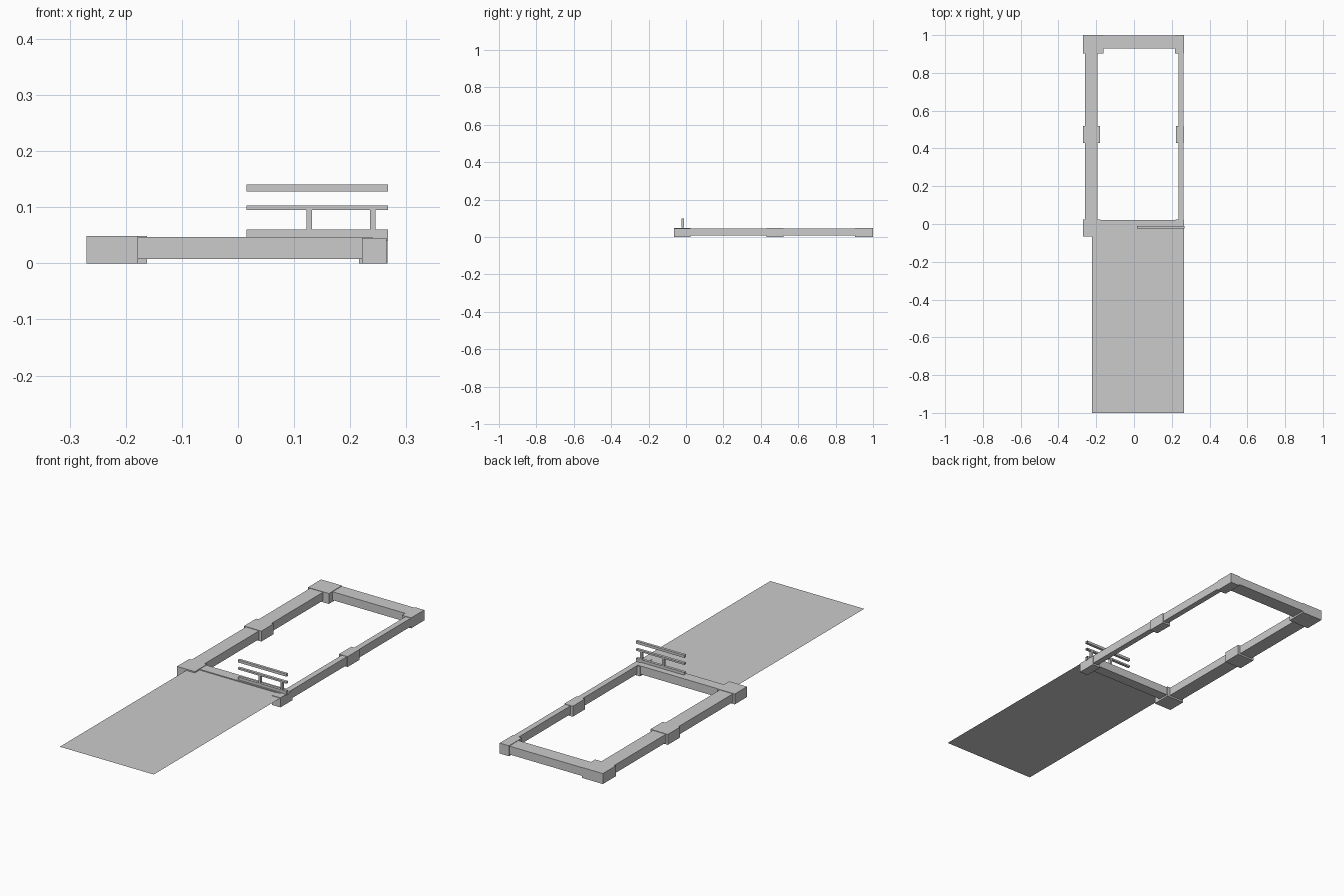
import bpy
import bmesh

if "Cube" in bpy.data.objects:
    bpy.data.objects.remove(bpy.data.objects["Cube"], do_unlink=True)

# One plain grey for everything
grey = bpy.data.materials.new("plain_grey")
grey.use_nodes = True
colour = (0.6, 0.6, 0.6, 1)
grey.diffuse_color = colour
grey.node_tree.nodes["Principled BSDF"].inputs["Base Color"].default_value = colour


def finish(name, bm):
    mesh = bpy.data.meshes.new(name)
    bm.to_mesh(mesh)
    bm.free()
    mesh.materials.append(grey)
    obj = bpy.data.objects.new(name, mesh)
    bpy.context.collection.objects.link(obj)
    return obj


def box(name, xs, ys, zs, open_ends=False):
    """Box between pairs of limits; open_ends leaves off the two x ends."""
    bm = bmesh.new()
    bmesh.ops.create_cube(bm, size=1)
    for v in bm.verts:
        v.co = [lim[0] if c < 0 else lim[1] for c, lim in zip(v.co, (xs, ys, zs))]
    if open_ends:
        bm.normal_update()
        ends = [f for f in bm.faces if abs(f.normal.x) > 0.9]
        bmesh.ops.delete(bm, geom=ends, context='FACES_ONLY')
    return finish(name, bm)


# Frame beams
BEAM = (0.008, 0.047)
box("left_side_beam", (0.235, 0.262), (0.0, 0.95), BEAM)
box("right_side_beam", (-0.26, -0.192), (0.0, 0.95), BEAM)
box("front_beam", (-0.2, 0.24), (-0.03, 0.02), BEAM)
box("back_beam", (-0.2, 0.24), (0.93, 0.998), BEAM)

# Blocks at the corners and halfway along the sides
BLOCK = (0.0, 0.049)
FRONT, MIDDLE, BACK = (-0.065, 0.025), (0.43, 0.52), (0.903, 1.0)
box("front_right_block", (-0.27, -0.178), FRONT, BLOCK)
box("middle_right_block", (-0.27, -0.18), MIDDLE, BLOCK)
box("back_right_block", (-0.27, -0.162), BACK, BLOCK)
box("front_left_block", (0.221, 0.265), FRONT, (0.0, 0.045))
box("middle_left_block", (0.222, 0.266), MIDDLE, BLOCK)
box("back_left_block", (0.216, 0.264), BACK, BLOCK)

# Flat floor sheet in front of the frame
bm = bmesh.new()
corners = [(-0.222, -1), (0.264, -1), (0.264, 0.015), (-0.222, 0.015)]
bm.faces.new([bm.verts.new((x, y, 0.043)) for x, y in corners])
finish("floor_sheet", bm)

# Railing: open-ended rails and two short posts
DEPTH = (-0.023, -0.01)
for name, zs in (("bottom_rail", (0.041, 0.06)),
                 ("middle_rail", (0.095, 0.103)),
                 ("top_rail", (0.128, 0.14))):
    box(name, (0.015, 0.267), DEPTH, zs, open_ends=True)
for name, x in (("inner_post", 0.127), ("outer_post", 0.24)):
    box(name, (x - 0.005, x + 0.005), DEPTH, (0.05, 0.099))
